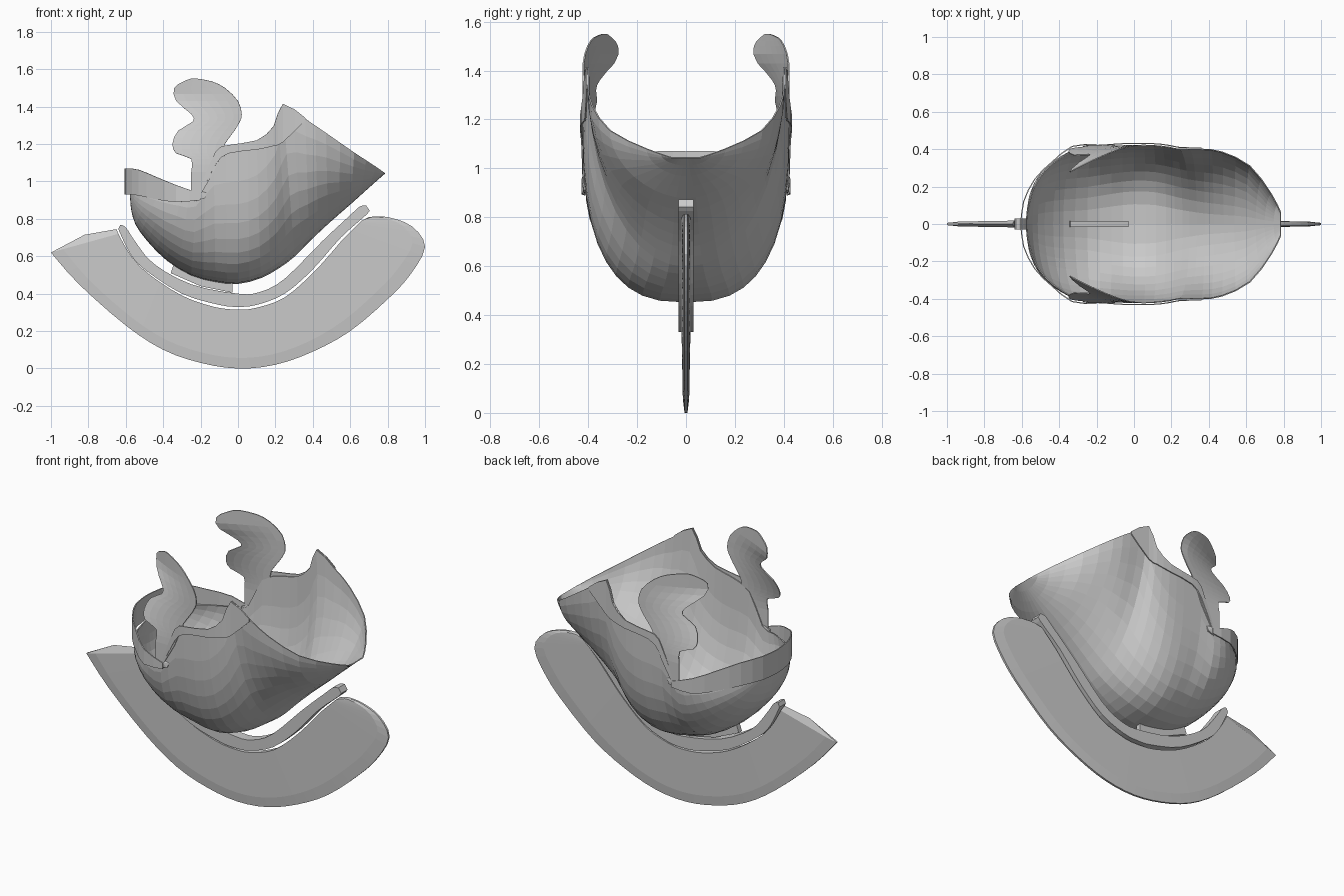
import bpy
import bmesh
from math import sin, cos, pi

cube = bpy.data.objects.get("Cube")
if cube:
    bpy.data.objects.remove(cube, do_unlink=True)


def finish(name, bm, mirror=False, thickness=0):
    """Turn a bmesh into a named object with optional mirror and wall thickness."""
    bmesh.ops.remove_doubles(bm, verts=bm.verts, dist=0.00001)
    bmesh.ops.recalc_face_normals(bm, faces=bm.faces)
    mesh = bpy.data.meshes.new(name)
    bm.to_mesh(mesh)
    bm.free()
    obj = bpy.data.objects.new(name, mesh)
    bpy.context.collection.objects.link(obj)
    if mirror:
        mod = obj.modifiers.new("Mirror", "MIRROR")
        mod.use_axis = (False, True, False)
    if thickness:
        mod = obj.modifiers.new("Wall", "SOLIDIFY")
        mod.thickness = thickness
        mod.offset = 0


def loft(name, rows, mirror=False, thickness=0.006):
    """Skin a sheet through rows of points."""
    bm = bmesh.new()
    grid = [[bm.verts.new(p) for p in row] for row in rows]
    for a, b in zip(grid, grid[1:]):
        for i in range(len(a) - 1):
            bm.faces.new((a[i], a[i + 1], b[i + 1], b[i]))
    finish(name, bm, mirror, thickness)


def smooth_path(points, steps=3):
    """Catmull-Rom curve through the points."""
    out = []
    last = len(points) - 1
    for i in range(last):
        p, q, r, s = (points[max(0, min(last, i + k))] for k in (-1, 0, 1, 2))
        for j in range(steps):
            t = j / steps
            out.append(tuple(
                b + t * ((c - a) + t * ((2 * a - 5 * b + 4 * c - d)
                         + t * (3 * b - a - 3 * c + d))) / 2
                for a, b, c, d in zip(p, q, r, s)))
    return out + [points[-1]]


def plate(name, outline, half):
    """Slab of even thickness from a side outline."""
    bm = bmesh.new()
    face = bm.faces.new([bm.verts.new((x, -half, z)) for x, z in outline])
    extruded = bmesh.ops.extrude_face_region(bm, geom=[face], use_keep_orig=True)
    for item in extruded["geom"]:
        if isinstance(item, bmesh.types.BMVert):
            item.co.y = half
    finish(name, bm)


# Bowl: keel x, z then rim x, y, z and fullness for each cross-section
sections = smooth_path([
    (-.575, .95, -.575, .03, .95, 2), (-.57, .86, -.54, .18, .95, 2),
    (-.545, .77, -.47, .29, .94, 2), (-.48, .68, -.38, .36, .93, 2.1),
    (-.38, .58, -.3, .4, .93, 2.1), (-.25, .5, -.22, .41, .95, 2.2),
    (-.12, .465, -.13, .415, 1.13, 2.5), (0, .455, 0, .42, 1.185, 2.7),
    (.12, .485, .1, .42, 1.21, 2.6), (.22, .54, .19, .41, 1.29, 2.3),
    (.3, .6, .24, .4, 1.415, 2.1), (.38, .68, .36, .4, 1.335, 1.9),
    (.48, .775, .47, .385, 1.26, 1.8), (.6, .88, .62, .31, 1.155, 1.8),
    (.7, .97, .735, .16, 1.08, 1.8), (.785, 1.045, .785, .06, 1.045, 1.8),
], 2)
COLUMNS = 10
bowl = []
for kx, kz, rx, ry, rz, fullness in sections:
    row = []
    for i in range(-COLUMNS, COLUMNS + 1):
        angle = abs(i) / COLUMNS * pi / 2
        out = sin(angle) ** (2 / fullness)
        up = 1 - max(cos(angle), 0) ** (2 / fullness)
        row.append((kx + (rx - kx) * up, ry * out * (1 if i > 0 else -1),
                    kz + (rz - kz) * up))
    bowl.append(row)
loft("helmet_bowl", bowl)

# Brow band: x, y, lower z, upper z
band = smooth_path([
    (-.605, 0, .93, 1.07), (-.59, .12, .93, 1.07), (-.53, .24, .925, 1.062),
    (-.44, .33, .905, 1.025), (-.33, .415, .89, .98), (-.2, .425, .9, .935)], 2)
loft("brow_band", [[(x, y, a), (x, y, b)] for x, y, a, b in band], mirror=True)

# Ear trim along the side rims: x, lower z, upper z, y
trim = smooth_path([
    (-.2, .93, .97, .42), (-.12, 1.09, 1.16, .425), (-.05, 1.15, 1.195, .43),
    (.1, 1.17, 1.22, .43), (.19, 1.19, 1.295, .42), (.24, 1.21, 1.415, .41),
    (.36, 1.325, 1.34, .405)], 2)
loft("ear_trim", [[(x, y, a), (x, y, b)] for x, a, b, y in trim], mirror=True)

# Cheek guards, curling inward at their upper front: z, front x, back x
cheek = smooth_path([
    (.93, -.25, -.2), (1.05, -.25, -.13), (1.12, -.25, -.1), (1.15, -.33, -.08),
    (1.2, -.35, -.07), (1.27, -.32, -.02), (1.32, -.24, .01), (1.36, -.25, .02),
    (1.43, -.33, 0), (1.5, -.34, -.07), (1.535, -.29, -.14), (1.55, -.25, -.22)], 2)


def cheek_point(x, z):
    lift = max(0, min(1, (z - 1.05) / .4))
    inward = max(0, -x / .34)
    return (x, .42 - .14 * lift ** 1.5 * inward ** 1.3, z)


loft("cheek_guard", [[cheek_point(a + (b - a) * k / 6, z) for k in range(7)]
                     for z, a, b in cheek], mirror=True)

# Hinge knots where the band meets the cheek guards
bm = bmesh.new()
bmesh.ops.create_icosphere(bm, subdivisions=1, radius=.05)
for v in bm.verts:
    v.co = (v.co.x * 1.2 - .22, v.co.y * .2 + .415, v.co.z * .6 + .925)
finish("cheek_hinge", bm, mirror=True)

# Crest holder tab
plate("crest_tab", [(-.34, .57), (-.36, .51), (-.2, .44), (-.03, .405), (-.03, .48)], .015)

# Crest rail with rounded ends
rail_outer = smooth_path([(-.64, .745), (-.58, .62), (-.5, .53), (-.3, .4), (-.1, .34),
                          (0, .33), (.1, .34), (.25, .4), (.4, .53), (.55, .7),
                          (.69, .825), (.7, .85)])
rail_inner = smooth_path([(.685, .872), (.65, .865), (.6, .82), (.45, .68), (.25, .48),
                          (.12, .41), (0, .4), (-.25, .45), (-.45, .56), (-.55, .68),
                          (-.6, .755), (-.63, .768)])
plate("crest_rail", rail_outer + rail_inner, .03)

# Crest blade: outer x, z and inner x, z for each rib
ribs = [(-.82, .715, -.65, .745)] + smooth_path([
    (-1, .62, -.64, .72), (-.85, .45, -.57, .6), (-.6, .23, -.47, .5),
    (-.4, .1, -.3, .39), (-.2, .03, -.13, .33), (0, 0, 0, .315),
    (.2, .02, .1, .325), (.4, .09, .25, .38), (.6, .2, .4, .51),
    (.8, .37, .5, .62), (.92, .5, .56, .69), (1, .65, .63, .76),
    (.93, .76, .65, .78), (.8, .81, .66, .79), (.7, .81, .68, .8)])
# Rib cross-section, from thin rim to thick root: share of depth, y
rib_profile = [(0, -.006), (.18, -.013), (1, -.018), (1, .018), (.18, .013), (0, .006),
               (0, -.006)]
blade = []
for i, (ox, oz, ix, iz) in enumerate(ribs):
    width = 0 if i in (0, len(ribs) - 1) else 1
    blade.append([(ox + (ix - ox) * t, y * width, oz + (iz - oz) * t)
                  for t, y in rib_profile])
loft("crest_blade", blade, thickness=0)
